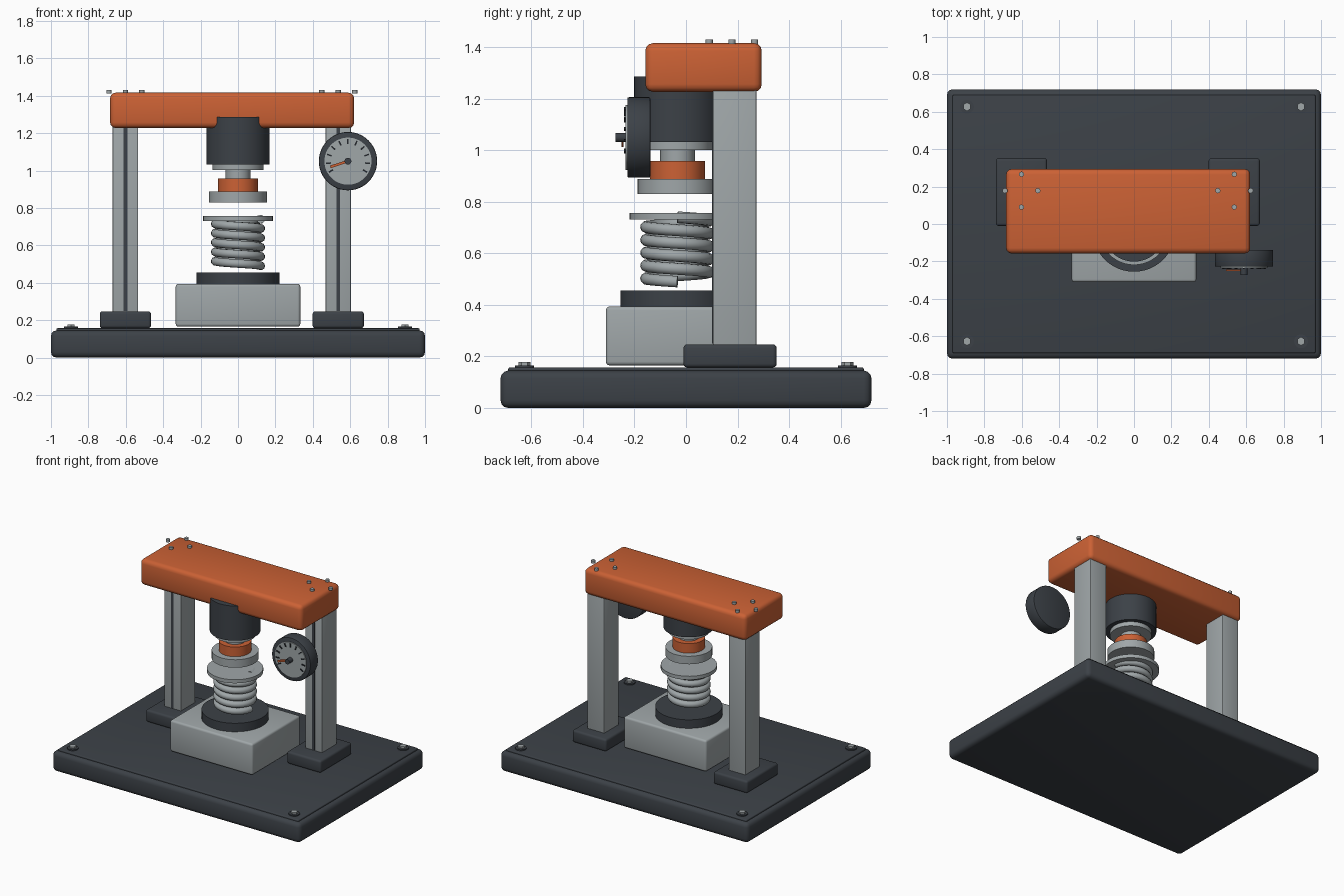
import bpy, math
from math import cos, sin, pi

cube = bpy.data.objects.get("Cube")
if cube:
    bpy.data.objects.remove(cube, do_unlink=True)


def material(name, color):
    m = bpy.data.materials.new(name)
    m.use_nodes = True
    m.diffuse_color = (*color, 1)
    m.node_tree.nodes["Principled BSDF"].inputs["Base Color"].default_value = (*color, 1)
    return m


ORANGE = material("orange paint", (0.60, 0.12, 0.035))
DARK = material("dark paint", (0.045, 0.053, 0.063))
STEEL = material("light steel", (0.35, 0.385, 0.395))
BLACK = material("black marking", (0.018, 0.022, 0.027))


def finish(name, mat, bevel=0, segments=3):
    ob = bpy.context.object
    ob.name = name
    ob.data.materials.append(mat)
    bpy.ops.object.transform_apply(location=False, rotation=False, scale=True)
    if bevel:
        mod = ob.modifiers.new("Bevel", "BEVEL")
        mod.width, mod.segments, mod.limit_method = bevel, segments, "ANGLE"
        bpy.ops.object.modifier_apply(modifier=mod.name)
    bpy.ops.object.shade_smooth_by_angle(angle=math.radians(40))
    return ob


def box(name, mat, x, y, z, bevel=0, turn=0):
    """Box from (low, high) ranges; turn rotates it about the y axis."""
    mid = [(a + b) / 2 for a, b in (x, y, z)]
    bpy.ops.mesh.primitive_cube_add(size=1, location=mid, rotation=(0, turn, 0))
    bpy.context.object.scale = [b - a for a, b in (x, y, z)]
    return finish(name, mat, bevel)


def disc(name, mat, r, x, y, low, high, sides=48, bevel=0):
    """Upright cylinder between two heights."""
    bpy.ops.mesh.primitive_cylinder_add(vertices=sides, radius=r, depth=high - low,
                                        location=(x, y, (low + high) / 2))
    return finish(name, mat, bevel, 2)


def dial(name, mat, r, x, z, front, back, bevel=0):
    """Cylinder lying along y."""
    bpy.ops.mesh.primitive_cylinder_add(vertices=48, radius=r, depth=back - front,
                                        location=(x, (front + back) / 2, z),
                                        rotation=(pi / 2, 0, 0))
    return finish(name, mat, bevel, 2)


# Base with its raised top plate and corner bolts
box("base", DARK, (-1, 1), (-0.72, 0.72), (0, 0.145), 0.03)
box("base_top_plate", DARK, (-0.97, 0.97), (-0.69, 0.69), (0.135, 0.157), 0.006)
for sx in (-1, 1):
    for sy in (-1, 1):
        disc("bolt_washer", DARK, 0.037, sx * 0.893, sy * 0.627, 0.15, 0.165, 32)
        disc("bolt_head", STEEL, 0.023, sx * 0.893, sy * 0.627, 0.16, 0.178, 6)

# Two columns with feet, front slots and the bolts above them
for side, cx in (("right", -0.602), ("left", 0.536)):
    box(side + "_foot", DARK, (cx - 0.137, cx + 0.137), (-0.01, 0.352), (0.157, 0.247), 0.015)
    box(side + "_column", STEEL, (cx - 0.068, cx + 0.068), (0.105, 0.273), (0.24, 1.24), 0.004)
    box(side + "_column_slot", DARK, (cx - 0.01, cx + 0.01), (0.101, 0.109), (0.25, 1.23))
    for k in range(4):
        a = k * pi / 2
        disc(side + "_beam_bolt", STEEL, 0.014, cx + 0.088 * cos(a), 0.178 + 0.088 * sin(a),
             1.412, 1.431, 12)

# Crossbeam
box("crossbeam", ORANGE, (-0.684, 0.621), (-0.158, 0.294), (1.227, 1.416), 0.03)

# Pressing head, from the cylinder down to the ram
CY = -0.033
disc("head_cylinder", DARK, 0.168, 0, CY, 1.033, 1.286, 64)
disc("head_collar", STEEL, 0.137, 0, CY, 1.002, 1.034)
disc("ram_rod", STEEL, 0.067, 0, CY, 0.95, 1.01)
disc("ram_ring", ORANGE, 0.107, 0, CY, 0.888, 0.958)
disc("ram_plate", STEEL, 0.155, 0, CY, 0.83, 0.888)

# Lower support block and seat
box("support_block", STEEL, (-0.333, 0.333), (-0.311, 0.245), (0.165, 0.394), 0.015)
disc("spring_seat", DARK, 0.222, 0, CY, 0.39, 0.456)
disc("spring_cap", STEEL, 0.186, 0, CY, 0.731, 0.757)

# Coil spring swept along a helix
TURNS, STEPS = 5, 32
curve = bpy.data.curves.new("spring", "CURVE")
curve.dimensions = "3D"
curve.bevel_depth, curve.bevel_resolution, curve.use_fill_caps = 0.023, 3, True
spline = curve.splines.new("POLY")
spline.points.add(TURNS * STEPS)
for i, p in enumerate(spline.points):
    a = -2 * pi * i / STEPS
    p.co = (0.122 * cos(a), CY + 0.122 * sin(a), 0.49 + 0.25 * i / (TURNS * STEPS), 1)
spring = bpy.data.objects.new("spring", curve)
bpy.context.collection.objects.link(spring)
bpy.ops.object.select_all(action="DESELECT")
spring.select_set(True)
bpy.context.view_layer.objects.active = spring
bpy.ops.object.convert(target="MESH")
finish("spring", STEEL)

# Pressure gauge with ticks, needle and hub
GX, GZ = 0.588, 1.05
dial("gauge_body", DARK, 0.156, GX, GZ, -0.228, -0.138, 0.006)
dial("gauge_face", STEEL, 0.126, GX, GZ, -0.234, -0.226)
dial("gauge_hub", DARK, 0.018, GX, GZ, -0.274, -0.23)
for k in range(11):
    a = math.radians(210 - 24 * k)
    x, z = GX + 0.105 * cos(a), GZ + 0.105 * sin(a)
    box("gauge_tick", BLACK, (x - 0.013, x + 0.013), (-0.24, -0.232),
        (z - 0.004, z + 0.004), turn=-a)
a = math.radians(198)
x, z = GX + 0.052 * cos(a), GZ + 0.052 * sin(a)
box("gauge_needle", ORANGE, (x - 0.047, x + 0.047), (-0.25, -0.242),
    (z - 0.007, z + 0.007), turn=-a)
